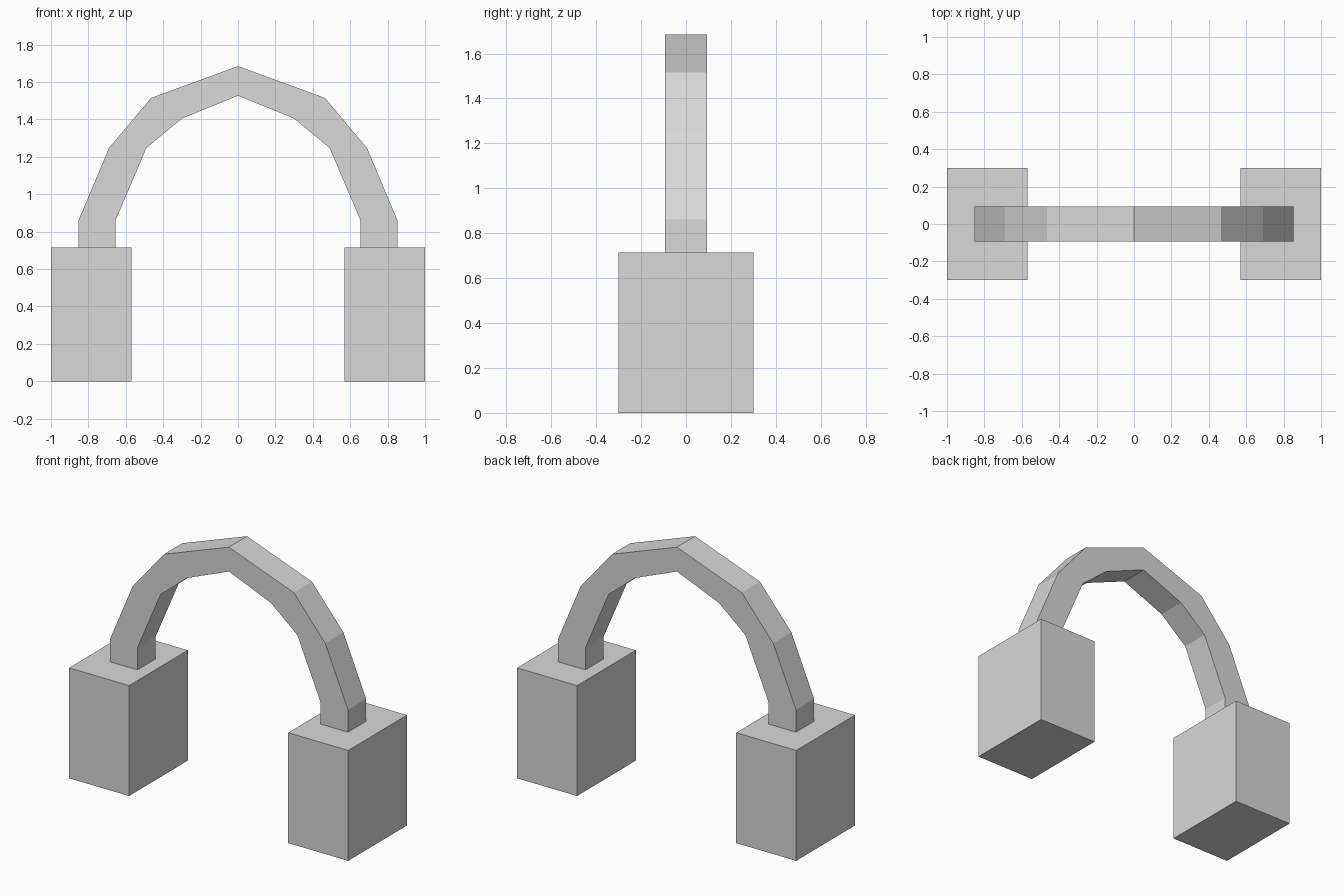
import bpy
import bmesh
from mathutils import Matrix, Vector

cube = bpy.data.objects.get("Cube")
if cube:
    bpy.data.objects.remove(cube, do_unlink=True)

# Single light grey material
grey = bpy.data.materials.new("light grey")
grey.use_nodes = True
color = (0.69, 0.69, 0.69, 1)
grey.diffuse_color = color
grey.node_tree.nodes["Principled BSDF"].inputs["Base Color"].default_value = color


def finish(name, bm):
    bmesh.ops.recalc_face_normals(bm, faces=bm.faces)
    mesh = bpy.data.meshes.new(name)
    bm.to_mesh(mesh)
    bm.free()
    mesh.materials.append(grey)
    obj = bpy.data.objects.new(name, mesh)
    bpy.context.collection.objects.link(obj)
    return obj


# Ear blocks, one on each side
BLOCK = Vector((0.43, 0.6, 0.715))
for side, sign in (("left", 1), ("right", -1)):
    bm = bmesh.new()
    center = Vector((sign * (1 - BLOCK.x / 2), 0, BLOCK.z / 2))
    bmesh.ops.create_cube(bm, size=1, matrix=Matrix.Translation(center) @ Matrix.Diagonal(BLOCK).to_4x4())
    finish(side + "_ear_block", bm)

# Headband: paired outer and inner profile points, from ear block to crown
outer = [(0.853, 0.715), (0.853, 0.86), (0.69, 1.247), (0.465, 1.515), (0, 1.685)]
inner = [(0.655, 0.715), (0.655, 0.86), (0.49, 1.247), (0.3, 1.405), (0, 1.527)]
HALF_WIDTH = 0.093

bm = bmesh.new()
rings = []
for (ox, oz), (ix, iz) in zip(outer, inner):
    corners = [(ox, -HALF_WIDTH, oz), (ox, HALF_WIDTH, oz), (ix, HALF_WIDTH, iz), (ix, -HALF_WIDTH, iz)]
    rings.append([bm.verts.new(c) for c in corners])
for low, high in zip(rings, rings[1:]):
    for i in range(4):
        j = (i + 1) % 4
        bm.faces.new((low[i], low[j], high[j], high[i]))
bm.faces.new(rings[0])
headband = finish("headband", bm)
mirror = headband.modifiers.new("mirror", "MIRROR")
mirror.use_clip = True
